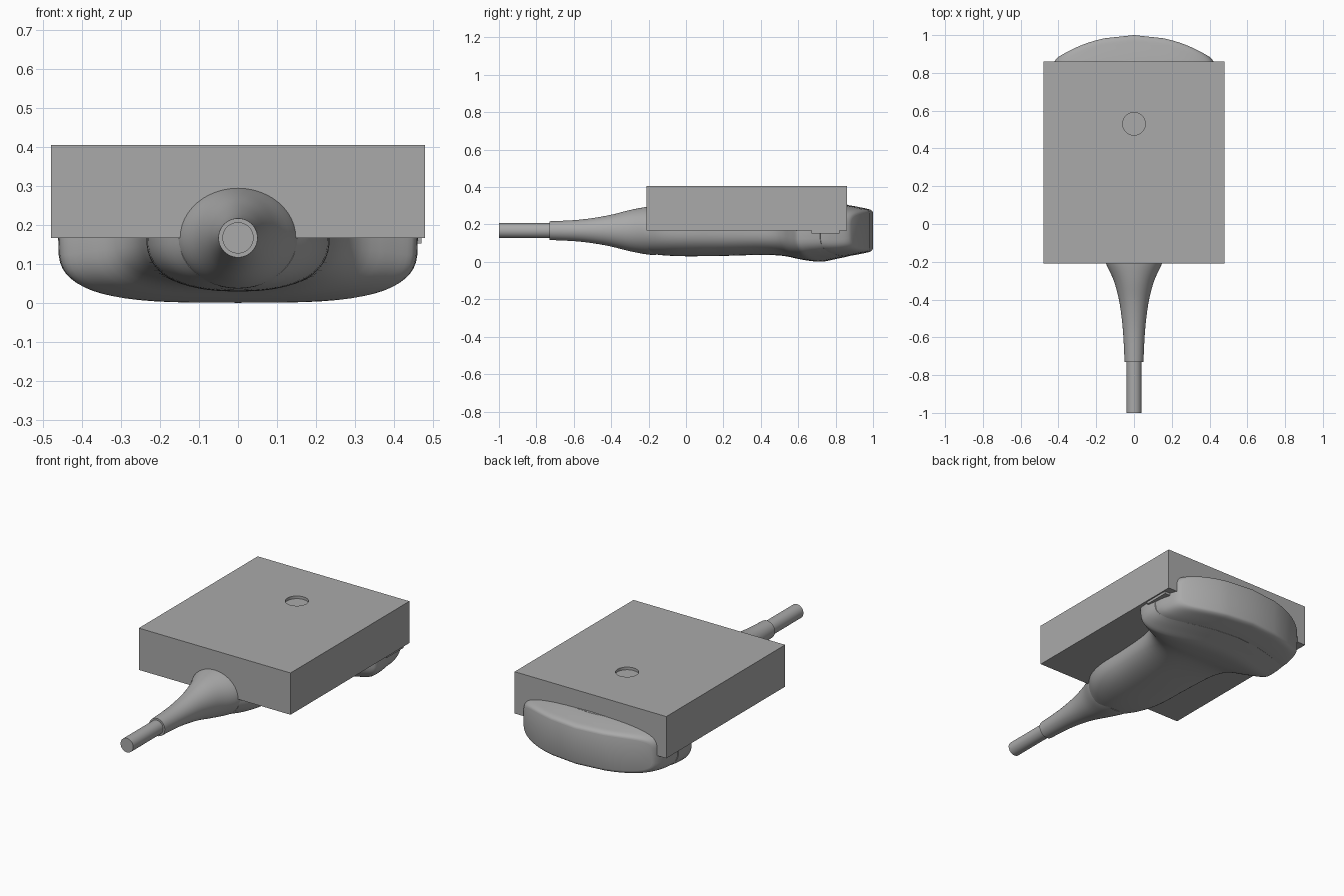
import bpy, bmesh, math
from mathutils import Vector

if "Cube" in bpy.data.objects:
    bpy.data.objects.remove(bpy.data.objects["Cube"], do_unlink=True)

AXIS = 0.167     # height of the probe's centre line

grey = bpy.data.materials.new("plain grey")
grey.use_nodes = True
grey.diffuse_color = (0.4, 0.4, 0.4, 1)
grey.node_tree.nodes["Principled BSDF"].inputs["Base Color"].default_value = (0.4, 0.4, 0.4, 1)


def finish(name, bm, smooth=None):
    bmesh.ops.recalc_face_normals(bm, faces=bm.faces)
    mesh = bpy.data.meshes.new(name)
    bm.to_mesh(mesh)
    bm.free()
    ob = bpy.data.objects.new(name, mesh)
    bpy.context.collection.objects.link(ob)
    mesh.materials.append(grey)
    if smooth:
        bpy.ops.object.select_all(action="DESELECT")
        ob.select_set(True)
        bpy.context.view_layer.objects.active = ob
        bpy.ops.object.shade_smooth_by_angle(angle=math.radians(smooth))
    return ob


def refine(rows, steps):
    """Catmull-Rom interpolation between section rows."""
    pts = [Vector(r) for r in rows]
    pts = [pts[0]] + pts + [pts[-1]]
    out = []
    for a, b, c, d in zip(pts, pts[1:], pts[2:], pts[3:]):
        for i in range(steps):
            t = i / steps
            out.append(b + 0.5 * t * ((c - a) + t * (2 * a - 5 * b + 4 * c - d + t * (3 * (b - c) + d - a))))
    return out + [pts[-1]]


def arc_drop(x, radius=0.75):
    return radius - math.sqrt(radius ** 2 - x ** 2)


def loft(name, rows, sides=64, steps=4, bend=None, smooth=40):
    """Superellipse sections (y, half width, half height, exponent) along y."""
    bm = bmesh.new()
    rings = []
    for y, w, h, n in refine(rows, steps):
        ring = []
        for k in range(sides):
            a = 2 * math.pi * k / sides
            c, s = math.cos(a), math.sin(a)
            x = w * math.copysign(abs(c) ** (2 / n), c)
            z = h * math.copysign(abs(s) ** (2 / n), s)
            shift = arc_drop(x) * bend(y) if bend else 0
            ring.append(bm.verts.new((x, y - shift, AXIS + z)))
        rings.append(ring)
    for r, q in zip(rings, rings[1:]):
        for k in range(sides):
            j = (k + 1) % sides
            bm.faces.new((r[k], r[j], q[j], q[k]))
    bm.faces.new(rings[0])
    if bend:
        # Close the curved lens face with strips between its upper and lower halves
        end, half = rings[-1], sides // 2
        bm.faces.new((end[0], end[1], end[-1]))
        for k in range(1, half - 1):
            bm.faces.new((end[k], end[k + 1], end[-k - 1], end[-k]))
        bm.faces.new((end[half - 1], end[half], end[half + 1]))
    else:
        bm.faces.new(rings[-1])
    return finish(name, bm, smooth)


def box(name, lo, hi):
    bm = bmesh.new()
    bmesh.ops.create_cube(bm, size=1)
    for v in bm.verts:
        v.co = [(a + b) / 2 + c * (b - a) for a, b, c in zip(lo, hi, v.co)]
    return finish(name, bm)


# Holder block with a shallow round recess on top
block = box("holder_block", (-0.478, -0.21, AXIS), (0.478, 0.86, 0.405))
bm = bmesh.new()
bmesh.ops.create_cone(bm, cap_ends=True, segments=48, radius1=0.06, radius2=0.06, depth=0.1)
bmesh.ops.translate(bm, verts=bm.verts, vec=(0, 0.53, 0.44))
cutter = finish("recess_cutter", bm)
cut = block.modifiers.new("recess", "BOOLEAN")
cut.object = cutter
cut.operation = "DIFFERENCE"
cut.solver = "EXACT"
bpy.context.view_layer.objects.active = block
bpy.ops.object.modifier_apply(modifier="recess")
bpy.data.objects.remove(cutter, do_unlink=True)

# Cable and flared strain relief
loft("cable", [(-1, 0.04, 0.04, 2), (-0.7, 0.04, 0.04, 2)], sides=40, steps=1)
loft("strain_relief", [
    (-0.73, 0.05, 0.05, 2), (-0.6, 0.056, 0.056, 2), (-0.5, 0.065, 0.067, 2),
    (-0.4, 0.08, 0.085, 2), (-0.3, 0.107, 0.11, 2), (-0.21, 0.148, 0.127, 2),
    (-0.16, 0.16, 0.13, 2)], sides=48)

# Grip that widens into the bulging head
loft("probe_body", [
    (-0.2, 0.15, 0.122, 2.2), (-0.12, 0.2, 0.132, 2.3), (0, 0.23, 0.137, 2.4),
    (0.2, 0.237, 0.135, 2.5), (0.4, 0.255, 0.13, 2.6), (0.52, 0.3, 0.135, 2.8),
    (0.62, 0.385, 0.155, 3.2), (0.72, 0.445, 0.166, 3.5), (0.8, 0.46, 0.152, 3.7),
    (0.87, 0.455, 0.137, 4)], bend=lambda y: min(1, max(0, (y - 0.4) / 0.35)))

# Curved lens at the tip
loft("probe_lens", [
    (0.85, 0.452, 0.139, 4), (0.9, 0.45, 0.131, 4.5), (0.95, 0.437, 0.121, 5),
    (0.98, 0.426, 0.114, 5), (0.995, 0.415, 0.105, 5), (1.0, 0.405, 0.095, 5)],
    bend=lambda y: 1, smooth=50)

# Small orientation tab on the left side of the head
box("marker_tab", (0.43, 0.67, 0.153), (0.47, 0.82, 0.175))
